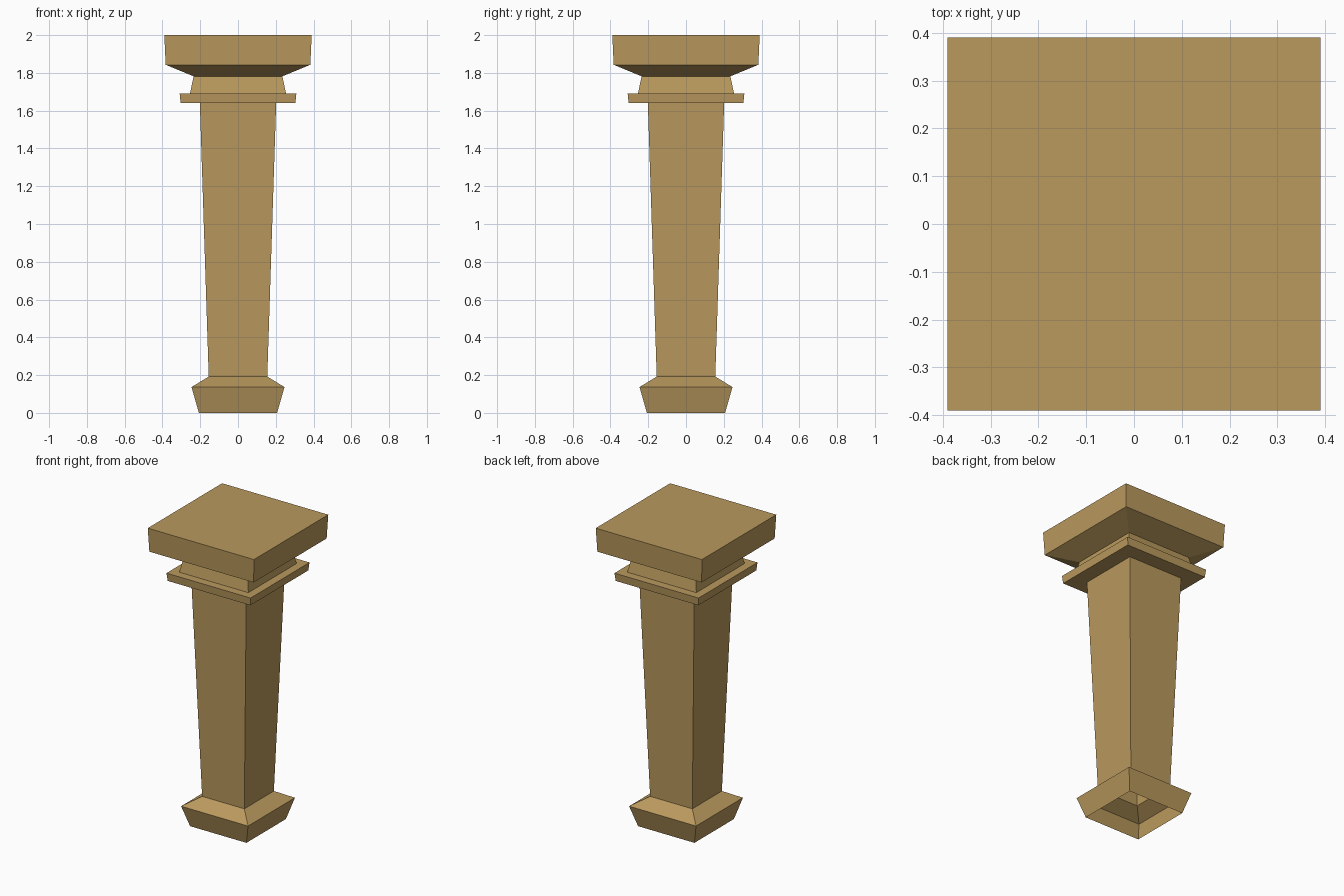
import bpy, bmesh

if "Cube" in bpy.data.objects:
    bpy.data.objects.remove(bpy.data.objects["Cube"])

stone = bpy.data.materials.new("sandstone")
stone.diffuse_color = (0.49, 0.32, 0.11, 1)
stone.use_nodes = True
stone.node_tree.nodes["Principled BSDF"].inputs["Base Color"].default_value = stone.diffuse_color


def square_loft(name, rings, cap_top=False):
    """Open square shell through (half_width, z) rings, listed bottom to top."""
    bm = bmesh.new()
    loops = [[bm.verts.new((sx * h, sy * h, z))
              for sx, sy in ((-1, -1), (1, -1), (1, 1), (-1, 1))]
             for h, z in rings]
    for low, high in zip(loops, loops[1:]):
        for i in range(4):
            j = (i + 1) % 4
            bm.faces.new((low[i], low[j], high[j], high[i]))
    if cap_top:
        bm.faces.new(loops[-1])
    mesh = bpy.data.meshes.new(name)
    bm.to_mesh(mesh)
    bm.free()
    mesh.materials.append(stone)
    obj = bpy.data.objects.new(name, mesh)
    bpy.context.collection.objects.link(obj)
    return obj


# Flared foot, hollow and open underneath
square_loft("base", [(0.207, 0), (0.246, 0.137), (0.155, 0.192)])

# Shaft widening towards the top
square_loft("shaft", [(0.155, 0.192), (0.202, 1.64)])

# Thin ledge around the top of the shaft
square_loft("collar", [(0.202, 1.64), (0.304, 1.64), (0.309, 1.692), (0.254, 1.692)])

# Short tapered neck
square_loft("neck", [(0.254, 1.692), (0.235, 1.782)])

# Wide top slab with a sloped underside
square_loft("capital", [(0.235, 1.782), (0.383, 1.843), (0.39, 2.0)], cap_top=True)
